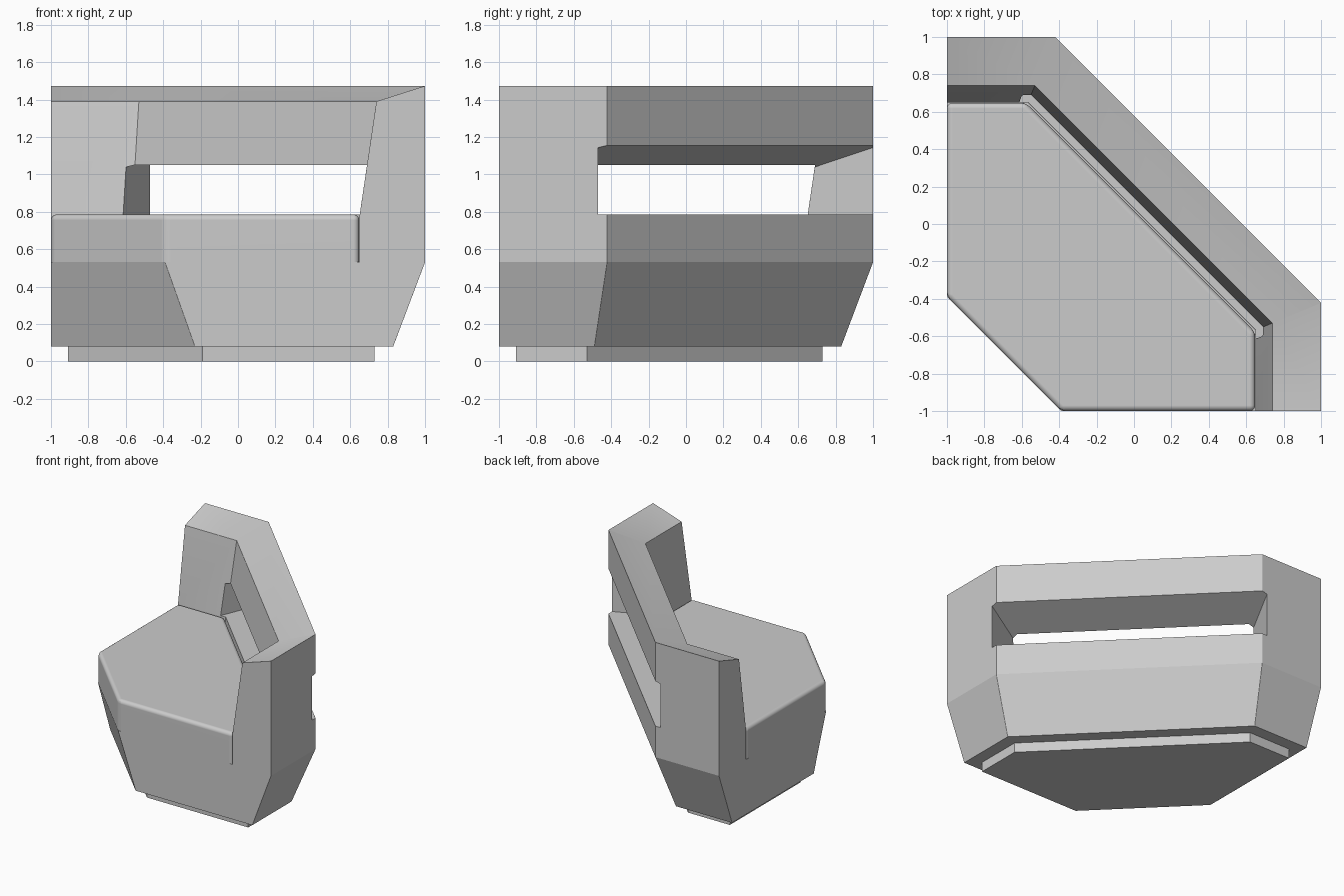
import bpy, bmesh, math

if "Cube" in bpy.data.objects:
    bpy.data.objects.remove(bpy.data.objects["Cube"])


def outline(r, s, lo, f):
    """Six-sided corner-chair plan: back/right at r, back diagonal x+y=s, front corner cut at f."""
    return [(-lo, r), (s - r, r), (r, s - r), (r, -lo), (f, -lo), (-lo, f)]


def loft(name, rings):
    """Solid through a stack of (points, heights); each ring point may carry its own z."""
    bm = bmesh.new()
    loops = [[bm.verts.new((x, y, z)) for x, y in pts] for pts, z in rings]
    n = len(loops[0])
    for a, b in zip(loops, loops[1:]):
        for i in range(n):
            j = (i + 1) % n
            bm.faces.new((a[i], a[j], b[j], b[i]))
    bm.faces.new(loops[0])
    bm.faces.new(loops[-1])
    bmesh.ops.recalc_face_normals(bm, faces=bm.faces)
    me = bpy.data.meshes.new(name)
    bm.to_mesh(me)
    bm.free()
    ob = bpy.data.objects.new(name, me)
    bpy.context.collection.objects.link(ob)
    return ob


def activate(ob):
    bpy.ops.object.select_all(action='DESELECT')
    ob.select_set(True)
    bpy.context.view_layer.objects.active = ob


def cut(ob, cutter):
    activate(ob)
    m = ob.modifiers.new("cut", 'BOOLEAN')
    m.operation, m.solver, m.object = 'DIFFERENCE', 'EXACT', cutter
    bpy.ops.object.modifier_apply(modifier=m.name)
    bpy.data.objects.remove(cutter)


def soften(ob, width, flat_z):
    """Round convex edges, except those lying at height flat_z."""
    bm = bmesh.new()
    bm.from_mesh(ob.data)
    bmesh.ops.remove_doubles(bm, verts=bm.verts, dist=1e-4)
    bmesh.ops.dissolve_limit(bm, angle_limit=0.01, verts=bm.verts, edges=bm.edges)
    edges = [e for e in bm.edges
             if e.is_manifold and e.is_convex
             and e.calc_face_angle() > math.radians(25)
             and not all(abs(v.co.z - flat_z) < 1e-3 for v in e.verts)]
    bmesh.ops.bevel(bm, geom=edges, offset=width, segments=6, profile=0.5,
                    affect='EDGES', clamp_overlap=True)
    bm.to_mesh(ob.data)
    bm.free()
    activate(ob)
    bpy.ops.object.shade_smooth_by_angle(angle=math.radians(18))
    w = ob.modifiers.new("even shading", 'WEIGHTED_NORMAL')
    w.keep_sharp = True


# plinth
loft("plinth", [(outline(0.73, 0.20, 0.91, -0.19), z) for z in (0, 0.1)])

# body with wraparound back: tapered hull, hollowed above the seat
body = loft("body_and_back", [(outline(0.83, 0.34, 1, -0.23), 0.08),
                              (outline(1, 0.578, 1, -0.39), 0.53),
                              (outline(1, 0.578, 1, -0.39), 1.6)])
hollow = [(0.65, 0.53), (0.65, 0.78), (0.74, 1.39), (1.1, 1.505), (1.1, 1.7)]
cut(body, loft("hollow_cutter",
               [(outline(r, 0.21 + math.sqrt(2) * (r - 0.74), 1.3, -1.2), z)
                for r, z in hollow]))

# slot through the diagonal back, with mitred ends and sloping upper side
slot = loft("slot_cutter", [([(0, 0), (1, 0), (1, 1), (0, 1)], z) for z in (0, 1)])
for v in slot.data.vertices:
    across = -0.1 if v.co.y < 0.5 else 0.6
    along = (1.039 + 0.414 * (across - 0.375)) * (1 if v.co.x > 0.5 else -1)
    z = 0.785 if v.co.z < 0.5 else 1.05 + 0.335 * (across - 0.097)
    v.co = ((across + along) / math.sqrt(2), (across - along) / math.sqrt(2), z)
bm = bmesh.new()
bm.from_mesh(slot.data)
bmesh.ops.recalc_face_normals(bm, faces=bm.faces)
bm.to_mesh(slot.data)
bm.free()
cut(body, slot)
soften(body, 0.025, 0.53)

# seat cushion
seat = loft("seat", [(outline(0.648, 0.07, 1, -0.39), z) for z in (0.53, 0.785)])
soften(seat, 0.03, 0.53)
